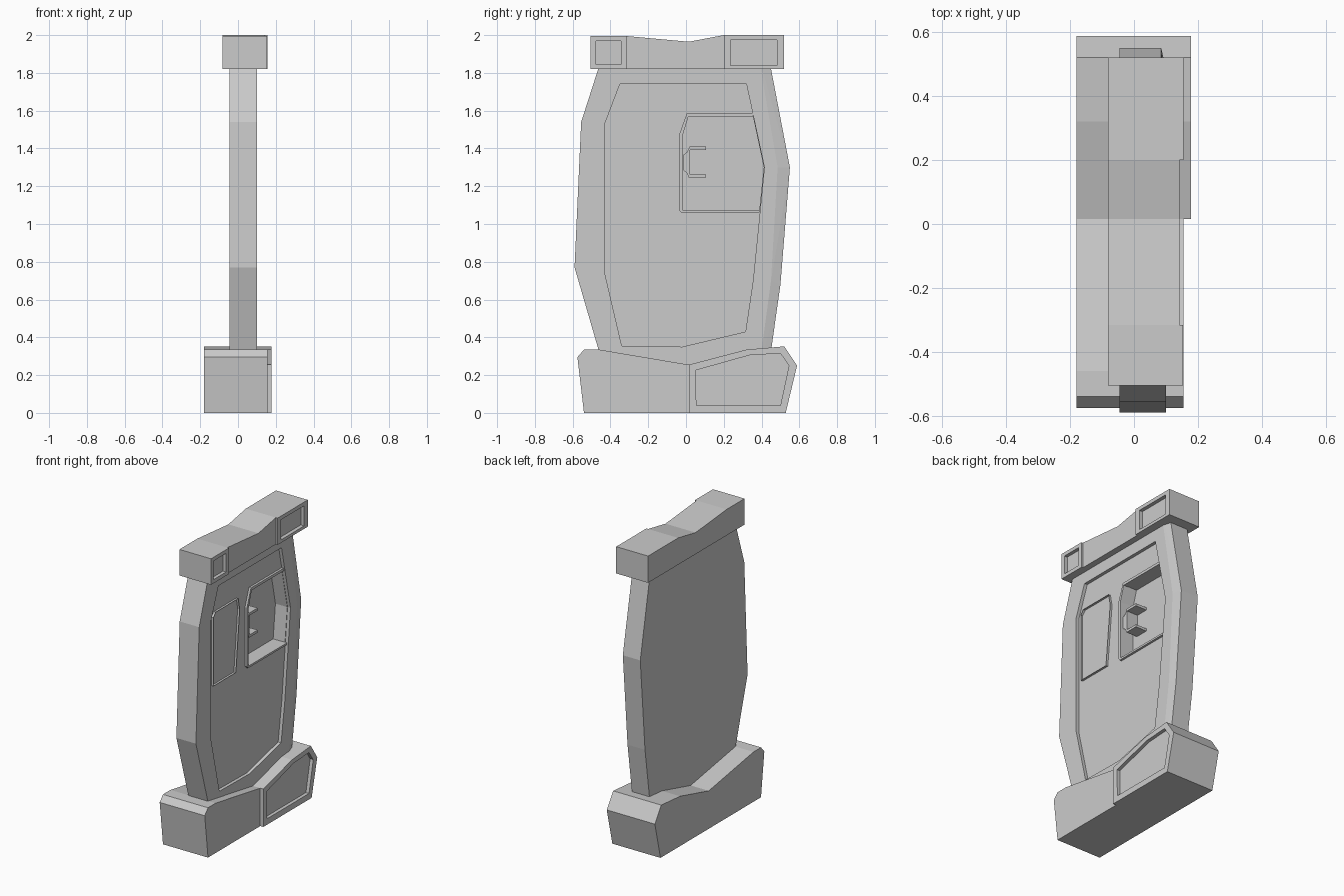
import bpy, bmesh

if "Cube" in bpy.data.objects:
    bpy.data.objects.remove(bpy.data.objects["Cube"])


def finish(name, bm):
    bmesh.ops.recalc_face_normals(bm, faces=bm.faces[:])
    me = bpy.data.meshes.new(name)
    bm.to_mesh(me)
    bm.free()
    ob = bpy.data.objects.new(name, me)
    bpy.context.scene.collection.objects.link(ob)
    return ob


def extrude(bm, depth):
    r = bmesh.ops.extrude_face_region(bm, geom=bm.faces[:])
    vs = [g for g in r["geom"] if isinstance(g, bmesh.types.BMVert)]
    bmesh.ops.translate(bm, verts=vs, vec=(depth, 0, 0))


def prism(name, outline, x0, x1, rim=0):
    """Extrude a (y, z) outline along x; rim > 0 keeps only a border."""
    bm = bmesh.new()
    bm.faces.new([bm.verts.new((x0, y, z)) for y, z in outline])
    if rim:
        face = bm.faces[:]
        bmesh.ops.inset_individual(bm, faces=face, thickness=rim)
        bmesh.ops.delete(bm, geom=face, context='FACES_ONLY')
    if rim:
        extrude(bm, x1 - x0)
    else:
        f = bm.faces[:]
        r = bmesh.ops.extrude_face_region(bm, geom=f, use_keep_orig=True)
        vs = [g for g in r["geom"] if isinstance(g, bmesh.types.BMVert)]
        bmesh.ops.translate(bm, verts=vs, vec=(x1 - x0, 0, 0))
    return finish(name, bm)


def carve(ob, outline, x0, x1):
    cutter = prism(ob.name + "_cutter", outline, x0, x1)
    cutter.hide_render = True
    mod = ob.modifiers.new("recess", 'BOOLEAN')
    mod.operation, mod.solver, mod.object = 'DIFFERENCE', 'EXACT', cutter
    bpy.context.view_layer.objects.active = ob
    bpy.ops.object.modifier_apply(modifier=mod.name)
    bpy.data.objects.remove(cutter)


def rect(y0, z0, y1, z1):
    return [(y0, z0), (y1, z0), (y1, z1), (y0, z1)]


# plinth: lower front half and thicker back half with a sunk panel
prism("plinth_front", [(-.54, 0), (-.575, .295), (-.54, .335), (-.46, .335),
                       (.015, .255), (.015, 0)], -.18, .155)
plinth = prism("plinth_back", [(.015, 0), (.015, .255), (.32, .335), (.52, .352),
                               (.588, .25), (.528, 0)], -.18, .178)
carve(plinth, [(.055, .04), (.05, .225), (.335, .305), (.50, .315),
               (.545, .25), (.50, .04)], .155, .3)

# slab: convex body with a sloped strip along its right edge
left = [(-.435, 1.9), (-.465, 1.82), (-.555, 1.54), (-.59, .77), (-.43, .22)]
right = [(.435, 1.9), (.55, 1.3), (.50, .68), (.435, .22)]
strip = [(.382, 1.9), (.485, 1.3), (.45, .70), (.385, .22)]
bm = bmesh.new()
for pts, x in ((left, -.045), (right, -.045), (left, .10), (right, .085), (strip, .10)):
    for y, z in pts:
        bm.verts.new((x, y, z))
bmesh.ops.convex_hull(bm, input=bm.verts[:])
bmesh.ops.dissolve_limit(bm, angle_limit=.01, verts=bm.verts[:], edges=bm.edges[:])
slab = finish("slab", bm)

# sunk face panel and the deeper niche on its right
carve(slab, [(-.35, 1.74), (.32, 1.74), (.415, 1.3), (.355, .70), (.315, .43),
             (-.02, .35), (-.34, .355), (-.43, .74), (-.43, 1.53)], .078, .2)
carve(slab, [(.012, 1.573), (.354, 1.573), (.412, 1.3), (.388, 1.072),
             (-.02, 1.072), (-.02, 1.47)], -.01, .09)

# raised trims around the small panel and the niche
prism("panel_trim", [(-.393, 1.08), (-.155, 1.08), (-.115, 1.49), (-.13, 1.568),
                     (-.37, 1.568), (-.393, 1.54)], .07, .093, rim=.012)
prism("niche_trim", [(.355, 1.588), (.005, 1.588), (-.037, 1.47), (-.037, 1.075),
                     (-.025, 1.06), (.389, 1.06), (.389, 1.073), (-.019, 1.073),
                     (-.019, 1.465), (.013, 1.57), (.355, 1.57)], .06, .093)

# bracket standing in the niche
prism("bracket", [(.105, 1.41), (.02, 1.41), (.005, 1.38), (-.015, 1.365),
                  (-.015, 1.285), (.005, 1.27), (.015, 1.245), (.105, 1.245),
                  (.105, 1.262), (.02, 1.262), (.02, 1.393), (.105, 1.393)], -.02, .073)

# cap: two end blocks with sunk panels and a dipped middle
prism("cap_middle", [(-.315, 1.82), (.2, 1.82), (.2, 2), (.015, 1.965),
                     (-.315, 1.995)], -.082, .142)
front_block = prism("cap_front_block", rect(-.505, 1.82, -.315, 1.995), -.082, .153)
carve(front_block, rect(-.477, 1.845, -.345, 1.97), .13, .3)
back_block = prism("cap_back_block", rect(.2, 1.82, .52, 2), -.082, .155)
carve(back_block, rect(.235, 1.84, .482, 1.975), .13, .3)
